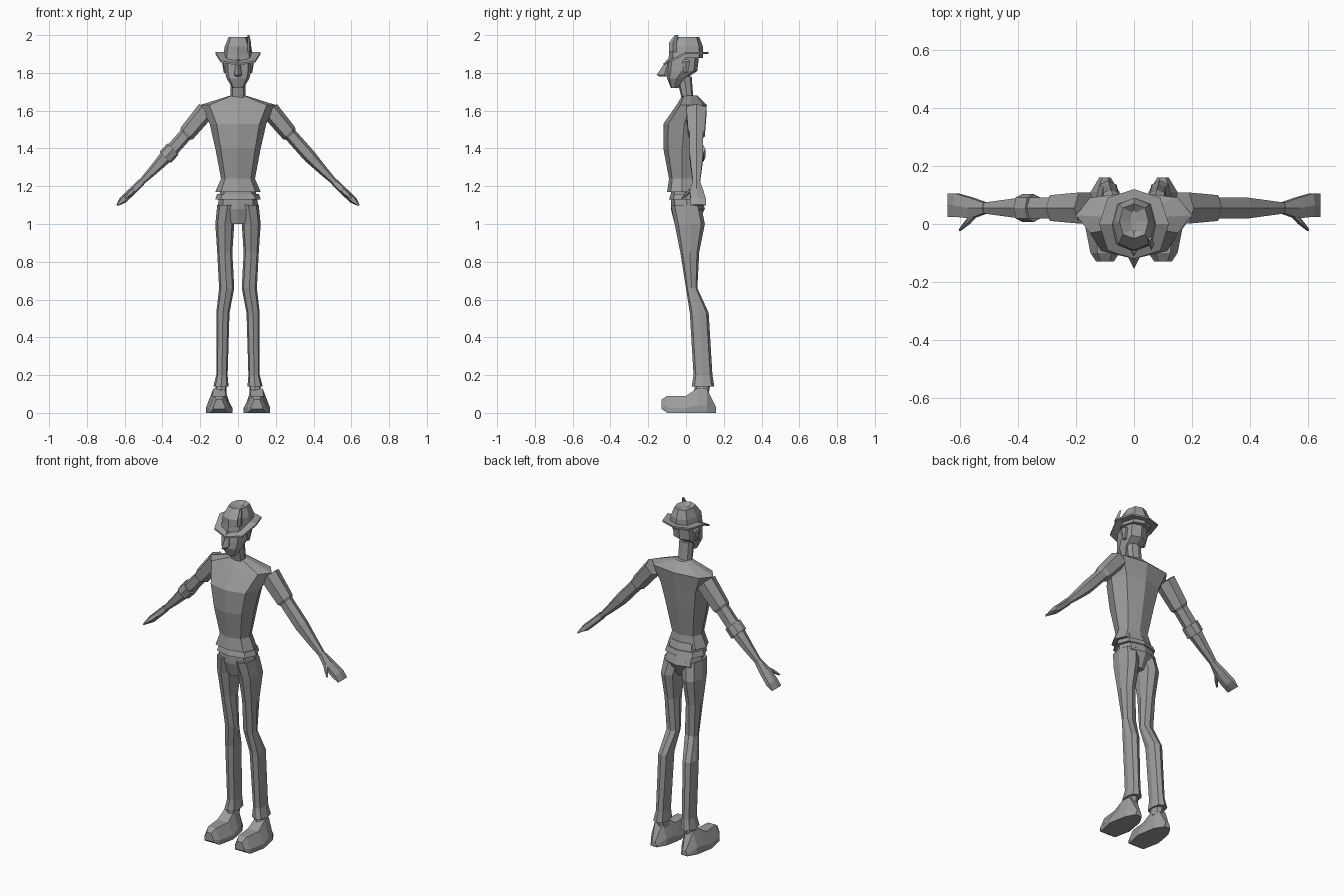
import bpy, bmesh
from math import cos, sin, pi, copysign
from mathutils import Vector

if "Cube" in bpy.data.objects:
    bpy.data.objects.remove(bpy.data.objects["Cube"])

grey_value = 0.33
grey = (grey_value, grey_value, grey_value, 1)
material = bpy.data.materials.new("plain grey")
material.use_nodes = True
material.diffuse_color = grey
shader = material.node_tree.nodes["Principled BSDF"]
shader.inputs["Base Color"].default_value = grey


def boxy(value, power=0.8):
    """Push a circle coordinate towards a rounded box."""
    return copysign(abs(value) ** power, value)


def ring(centre, across, depth, corners=8):
    """Rounded polygon around a centre with two half axes."""
    angles = [2 * pi * index / corners for index in range(corners)]
    return [Vector(centre) + Vector(across) * boxy(cos(angle)) + Vector(depth) * boxy(sin(angle))
            for angle in angles]


def level(height, wide, deep, x=0, y=0, corners=8):
    """Horizontal ring, used for the upright parts."""
    return ring((x, y, height), (wide, 0, 0), (0, deep, 0), corners)


def arm_ring(x, thick, deep, y=0.055, corners=6):
    """Ring across the arm, whose centre line sags gently outwards."""
    height = 1.82 - 1.35 * x + 0.35 * x * x
    across = Vector((1, 0, 1)).normalized() * thick
    return ring((x, y, height), across, (0, deep, 0), corners)


def shoe_ring(y, wide, top, x=0.1):
    """Shoe section: broad flat sole, narrow top, toe lifted off the floor."""
    sole = max(0, -y - 0.1) * 0.7
    middle = sole + (top - sole) * 0.3
    outline = [(-wide, sole), (wide, sole), (wide, middle),
               (wide / 2, top), (-wide / 2, top), (-wide, middle)]
    return [Vector((x + offset, y, height)) for offset, height in outline]


def brim_ring(wide, lift=0):
    """Hat brim edge that dips towards the front."""
    edge = level(height=1.9 + lift, wide=wide, deep=wide)
    for point in edge:
        point.z += min(0, point.y) / 2
    return edge


def loft(name, *rings, side=1, closed=False):
    """Skin a row of rings; a negative side mirrors the part."""
    mesh_builder = bmesh.new()
    rows = [[mesh_builder.verts.new((point.x * side, point.y, point.z)) for point in outline]
            for outline in rings]
    following = rows[1:]
    if closed:
        following.append(rows[0])
    else:
        mesh_builder.faces.new(rows[0])
        mesh_builder.faces.new(rows[-1])
    for lower, upper in zip(rows, following):
        for index in range(len(lower)):
            mesh_builder.faces.new((lower[index - 1], lower[index], upper[index], upper[index - 1]))
    bmesh.ops.recalc_face_normals(mesh_builder, faces=mesh_builder.faces)
    mesh = bpy.data.meshes.new(name)
    mesh_builder.to_mesh(mesh)
    mesh_builder.free()
    mesh.materials.append(material)
    bpy.context.collection.objects.link(bpy.data.objects.new(name, mesh))


# Trunk
loft("shirt",
     level(height=1.17, wide=0.12, deep=0.08, y=-0.02),
     level(height=1.24, wide=0.09, deep=0.07, y=-0.02),
     level(height=1.4, wide=0.12, deep=0.1, y=-0.02),
     level(height=1.53, wide=0.15, deep=0.11, y=-0.01),
     level(height=1.63, wide=0.2, deep=0.08, y=0.03),
     level(height=1.68, wide=0.04, deep=0.04, y=0.02))
loft("belt",
     level(height=1.13, wide=0.12, deep=0.09),
     level(height=1.16, wide=0.11, deep=0.08))
loft("pelvis",
     level(height=1, wide=0.04, deep=0.06),
     level(height=1.08, wide=0.11, deep=0.09, y=0.01),
     level(height=1.2, wide=0.09, deep=0.07, y=-0.01))

# Head
loft("neck",
     level(height=1.65, wide=0.04, deep=0.03, y=0.01),
     level(height=1.78, wide=0.04, deep=0.04, y=-0.01))
loft("head",
     level(height=1.72, wide=0.03, deep=0.02, y=-0.06),
     level(height=1.77, wide=0.06, deep=0.05, y=-0.05),
     level(height=1.81, wide=0.07, deep=0.08, y=-0.02),
     level(height=1.9, wide=0.07, deep=0.08, y=-0.01))
loft("nose",
     level(height=1.87, wide=0.01, deep=0.01, y=-0.09, corners=4),
     level(height=1.79, wide=0.02, deep=0.04, y=-0.115, corners=4),
     level(height=1.78, wide=0.01, deep=0.03, y=-0.11, corners=4))

# Hat with a dented crown and a feather
inner, outer, thickness = 0.07, 0.12, 0.01
loft("hat_brim", brim_ring(inner), brim_ring(outer),
     brim_ring(outer, thickness), brim_ring(inner, thickness), closed=True)
loft("hat_crown",
     level(height=1.88, wide=0.08, deep=0.09),
     level(height=1.94, wide=0.07, deep=0.09),
     level(height=1.99, wide=0.05, deep=0.06, y=0.01),
     level(height=1.97, wide=0.01, deep=0.04, y=0.01))
loft("hat_feather",
     level(height=1.91, wide=0.01, deep=0.02, x=0.06, y=-0.07, corners=4),
     level(height=1.96, wide=0.01, deep=0.02, x=0.06, y=-0.07, corners=4),
     level(height=2, wide=0.005, deep=0.01, x=0.055, y=-0.05, corners=4))

# Paired parts
for word, side in (("left", 1), ("right", -1)):
    loft(word + "_trouser_leg",
         level(height=1.1, wide=0.055, deep=0.08, x=0.055),
         level(height=1, wide=0.05, deep=0.08, x=0.07, y=0.02),
         level(height=0.85, wide=0.04, deep=0.05, x=0.07, y=0.02),
         level(height=0.66, wide=0.04, deep=0.03, x=0.06, y=0.03),
         level(height=0.53, wide=0.035, deep=0.05, x=0.08, y=0.07),
         level(height=0.2, wide=0.03, deep=0.05, x=0.085, y=0.09),
         level(height=0.14, wide=0.04, deep=0.06, x=0.09, y=0.09), side=side)
    loft(word + "_ankle",
         level(height=0.1, wide=0.03, deep=0.04, x=0.09, y=0.08),
         level(height=0.16, wide=0.03, deep=0.04, x=0.09, y=0.09), side=side)
    loft(word + "_shoe",
         shoe_ring(y=-0.13, wide=0.03, top=0.07),
         shoe_ring(y=-0.1, wide=0.05, top=0.09),
         shoe_ring(y=0, wide=0.07, top=0.09),
         shoe_ring(y=0.06, wide=0.06, top=0.13),
         shoe_ring(y=0.11, wide=0.05, top=0.13),
         shoe_ring(y=0.16, wide=0.02, top=0.03), side=side)
    loft(word + "_upper_arm",
         arm_ring(x=0.17, thick=0.05, deep=0.06),
         arm_ring(x=0.27, thick=0.045, deep=0.05),
         arm_ring(x=0.28, thick=0.035, deep=0.04), side=side)
    loft(word + "_forearm",
         arm_ring(x=0.27, thick=0.035, deep=0.04),
         arm_ring(x=0.38, thick=0.035, deep=0.04),
         arm_ring(x=0.45, thick=0.025, deep=0.03),
         arm_ring(x=0.52, thick=0.015, deep=0.02), side=side)
    loft(word + "_hand",
         arm_ring(x=0.51, thick=0.02, deep=0.02),
         arm_ring(x=0.56, thick=0.02, deep=0.04),
         arm_ring(x=0.61, thick=0.02, deep=0.045, y=0.065),
         arm_ring(x=0.64, thick=0.005, deep=0.045, y=0.065), side=side)
    loft(word + "_thumb",
         arm_ring(x=0.54, thick=0.01, deep=0.01, y=0.04),
         arm_ring(x=0.57, thick=0.015, deep=0.01, y=0.01),
         arm_ring(x=0.6, thick=0.005, deep=0.005, y=-0.02), side=side)
    loft(word + "_ear",
         level(height=1.8, wide=0.01, deep=0.01, x=0.065, corners=6),
         level(height=1.86, wide=0.015, deep=0.025, x=0.07, corners=6),
         level(height=1.87, wide=0.01, deep=0.015, x=0.07, corners=6), side=side)

# Band around the right arm only
loft("right_arm_band", *(arm_ring(x=x, thick=0.042, deep=0.048, corners=8) for x in (0.345, 0.385)), side=-1)
